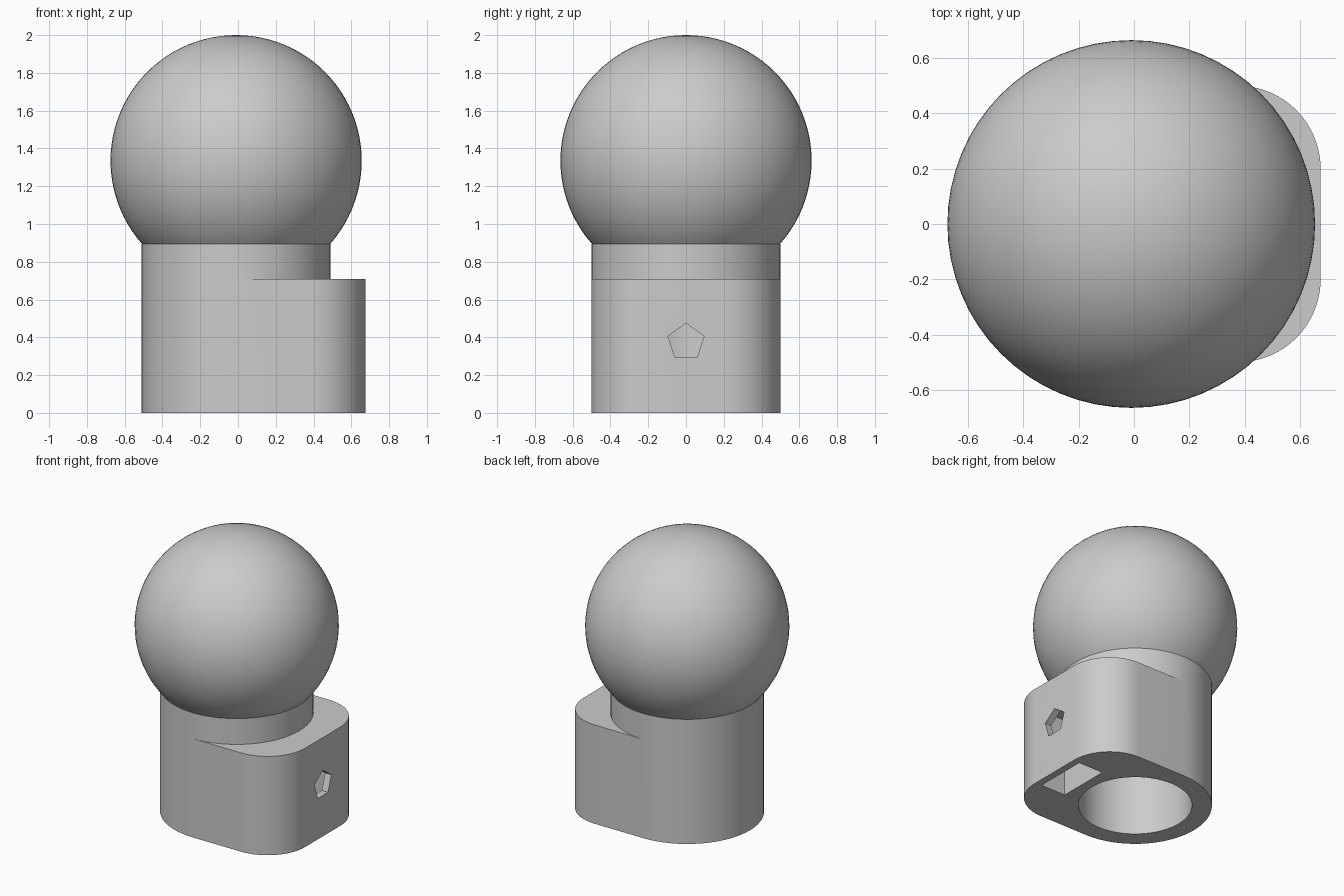
import bpy, bmesh
from math import sin, cos, pi, radians
from mathutils import Matrix, Vector

if "Cube" in bpy.data.objects:
    bpy.data.objects.remove(bpy.data.objects["Cube"], do_unlink=True)

CX = -0.01            # axis of the ball and the bore
STEP, NECK = 0.71, 0.895

grey = bpy.data.materials.new("plain_grey")
grey.use_nodes = True
grey.diffuse_color = (0.6, 0.6, 0.6, 1)
grey.node_tree.nodes["Principled BSDF"].inputs["Base Color"].default_value = (0.6, 0.6, 0.6, 1)


def add_object(name, bm):
    bmesh.ops.recalc_face_normals(bm, faces=bm.faces)
    mesh = bpy.data.meshes.new(name)
    bm.to_mesh(mesh)
    bm.free()
    mesh.materials.append(grey)
    obj = bpy.data.objects.new(name, mesh)
    bpy.context.collection.objects.link(obj)
    return obj


def arc(x, y, r, start, end, n):
    angles = [start + (end - start) * i / n for i in range(n + 1)]
    return [(x + r * cos(a), y + r * sin(a)) for a in angles]


def circle(r, n):
    return arc(CX, 0, r, 0, 2 * pi, n)[:-1]


def prism(name, outline, low, high, matrix=Matrix()):
    bm = bmesh.new()
    face = bm.faces.new([bm.verts.new((x, y, low)) for x, y in outline])
    top = bmesh.ops.extrude_face_region(bm, geom=[face])["geom"]
    verts = [v for v in top if isinstance(v, bmesh.types.BMVert)]
    bmesh.ops.translate(bm, verts=verts, vec=Vector((0, 0, high - low)))
    bm.transform(matrix)
    return add_object(name, bm)


def combine(obj, other, operation):
    mod = obj.modifiers.new(operation, "BOOLEAN")
    mod.object, mod.operation, mod.solver = other, operation, "EXACT"
    bpy.context.view_layer.objects.active = obj
    bpy.ops.object.modifier_apply(modifier=mod.name)
    bpy.data.objects.remove(other, do_unlink=True)


def smooth(obj):
    bpy.ops.object.select_all(action="DESELECT")
    obj.select_set(True)
    bpy.context.view_layer.objects.active = obj
    bpy.ops.object.shade_smooth_by_angle(angle=radians(30))


# Round stem with a lower block that has rounded outer corners
stem = prism("stem", circle(0.5, 64), 0, NECK)
outline = ([(CX, -0.5)] + arc(0.375, -0.2, 0.3, -pi / 2, 0, 16)
           + arc(0.375, 0.2, 0.3, 0, pi / 2, 16) + [(CX, 0.5)])
combine(stem, prism("side_block", outline, 0, STEP), "UNION")

# Blind bore and nut slot, open at the bottom
combine(stem, prism("bore", circle(0.37, 64), -0.1, STEP), "DIFFERENCE")
slot = [(0.43, -0.19), (0.625, -0.19), (0.625, 0.19), (0.43, 0.19)]
combine(stem, prism("nut_slot", slot, -0.1, 0.56), "DIFFERENCE")

# Five-sided screw hole from the flat side into the bore
pentagon = arc(0, 0, 0.1, pi / 2, pi / 2 + 2 * pi, 5)[:-1]
along_x = Matrix(((0, 0, 1, 0), (1, 0, 0, 0), (0, 1, 0, 0.375), (0, 0, 0, 1)))
combine(stem, prism("screw_hole", pentagon, 0.2, 0.8, along_x), "DIFFERENCE")
smooth(stem)

# Ball cut flat where it meets the stem
bm = bmesh.new()
bmesh.ops.create_uvsphere(bm, u_segments=64, v_segments=48, radius=0.665)
bm.transform(Matrix.Translation((CX, 0, 1.335)))
bmesh.ops.bisect_plane(bm, geom=bm.verts[:] + bm.edges[:] + bm.faces[:],
                       plane_co=(0, 0, NECK), plane_no=(0, 0, 1), clear_inner=True)
smooth(add_object("ball", bm))
